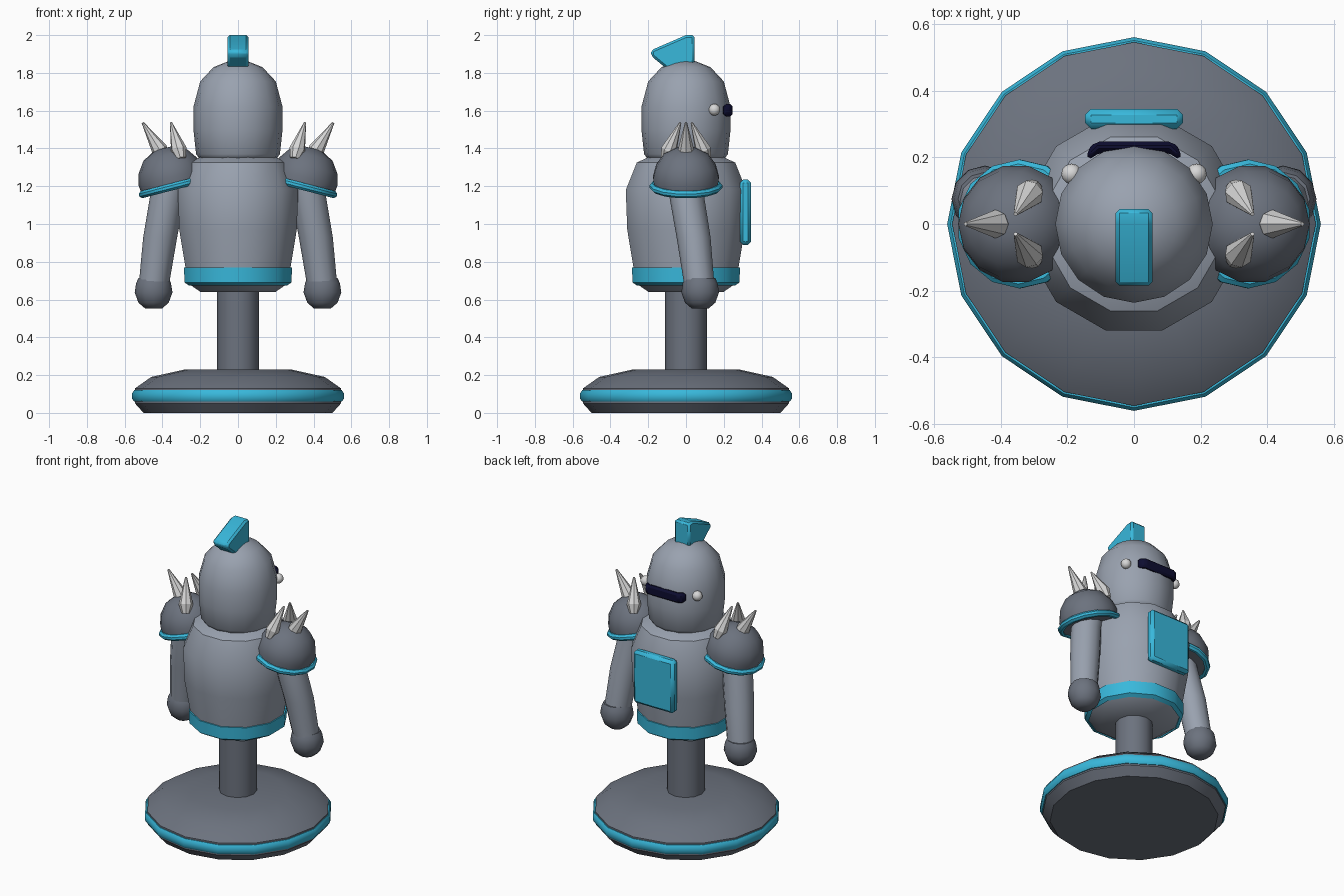
import bpy, bmesh, math
from mathutils import Vector, Matrix

cube = bpy.data.objects.get("Cube")
if cube:
    bpy.data.objects.remove(cube, do_unlink=True)


def material(name, rgb):
    m = bpy.data.materials.new(name)
    m.use_nodes = True
    m.diffuse_color = (*rgb, 1)
    m.node_tree.nodes["Principled BSDF"].inputs["Base Color"].default_value = (*rgb, 1)
    return m


LIGHT = material("light grey", (0.32, 0.36, 0.43))
DARK = material("dark grey", (0.15, 0.17, 0.21))
CYAN = material("cyan", (0.04, 0.48, 0.71))
NAVY = material("navy", (0.004, 0.004, 0.03))
WHITE = material("off white", (0.68, 0.68, 0.68))


def finish(name, bm, mat, angle=40, bevel=0):
    bmesh.ops.recalc_face_normals(bm, faces=bm.faces)
    mesh = bpy.data.meshes.new(name)
    bm.to_mesh(mesh)
    bm.free()
    mesh.materials.append(mat)
    ob = bpy.data.objects.new(name, mesh)
    bpy.context.collection.objects.link(ob)
    if bevel:
        mod = ob.modifiers.new("Bevel", 'BEVEL')
        mod.width, mod.segments = bevel, 1
    bpy.ops.object.select_all(action='DESELECT')
    ob.select_set(True)
    bpy.context.view_layer.objects.active = ob
    bpy.ops.object.shade_smooth_by_angle(angle=math.radians(angle))
    return ob


def bridge(bm, rings, closed=False):
    n = len(rings[0])
    pairs = list(zip(rings, rings[1:] + rings[:1])) if closed else list(zip(rings, rings[1:]))
    for a, b in pairs:
        for i in range(n):
            bm.faces.new((a[i], a[(i + 1) % n], b[(i + 1) % n], b[i]))
    if not closed:
        bm.faces.new(rings[0])
        bm.faces.new(rings[-1])


def lathe(name, profile, mat, sides, turn=0.0, matrix=None, closed=False, angle=40):
    """Spin (radius, height) pairs about the local z axis."""
    bm = bmesh.new()
    rings = []
    for r, z in profile:
        rings.append([bm.verts.new((r * math.cos(turn + math.tau * i / sides),
                                    r * math.sin(turn + math.tau * i / sides), z))
                      for i in range(sides)])
    bridge(bm, rings, closed)
    if matrix:
        bm.transform(matrix)
    return finish(name, bm, mat, angle)


def prism(name, outline, depth, axis, mat, bevel):
    """Extrude an outline symmetrically by depth; axis maps (u, v, w) to xyz."""
    bm = bmesh.new()
    rings = [[bm.verts.new(axis(u, v, w)) for u, v in outline] for w in (-depth, depth)]
    bridge(bm, rings)
    return finish(name, bm, mat, 30, bevel)


def ball(name, centre, radius, mat, scale=(1, 1, 1), segs=12, rings=8):
    bm = bmesh.new()
    bmesh.ops.create_uvsphere(bm, u_segments=segs, v_segments=rings, radius=radius)
    bm.transform(Matrix.Translation(centre) @ Matrix.Diagonal((*scale, 1)))
    return finish(name, bm, mat, 60)


# Stand
lathe("base", [(0.50, 0), (0.545, 0.05), (0.545, 0.13), (0.46, 0.19), (0.28, 0.23)], DARK, 16)
lathe("base_ring", [(0.53, 0.06), (0.55, 0.06), (0.56, 0.075), (0.56, 0.105),
                    (0.55, 0.12), (0.53, 0.12)], CYAN, 16, closed=True)
lathe("post", [(0.112, 0.2), (0.112, 0.67)], DARK, 12)

# Torso, with the flats of its sides facing along the axes
flat = math.pi / 12
lathe("torso", [(0.205, 0.64), (0.28, 0.69), (0.288, 0.77), (0.322, 0.97), (0.33, 1.18),
                (0.27, 1.325), (0.17, 1.37)], LIGHT, 12, flat)
lathe("waist_band", [(0.27, 0.675), (0.293, 0.69), (0.296, 0.77), (0.27, 0.77)],
      CYAN, 12, flat, closed=True)

# Head and crest
lathe("head", [(0.20, 1.34), (0.222, 1.37), (0.236, 1.50), (0.236, 1.62), (0.20, 1.755),
               (0.13, 1.83), (0.05, 1.862)], LIGHT, 16, angle=60)
prism("crest", [(0.045, 2.0), (0, 2.0), (-0.185, 1.92), (-0.185, 1.89), (-0.1, 1.82),
                (0.045, 1.82)], 0.055, lambda u, v, w: (w, u, v), CYAN, 0.012)

# Visor and its side studs
prism("visor", [(-0.14, 0.19), (-0.14, 0.222), (-0.115, 0.247), (0.115, 0.247),
                (0.14, 0.222), (0.14, 0.19), (0.1, 0.215), (-0.1, 0.215)],
      0.032, lambda u, v, w: (u, v, 1.602 + w), NAVY, 0.012)

# Plate
prism("torso_plate", [(-0.147, 0.89), (0.147, 0.89), (0.147, 1.235), (-0.147, 1.235)],
      0.03, lambda u, v, w: (u, 0.315 + w, v), CYAN, 0.018)

for side, s in (("left", 1), ("right", -1)):
    ball(side + "_visor_stud", (0.187 * s, 0.15, 1.605), 0.031, WHITE)

    # Arm: tapering rings that lean out and along +y
    bm = bmesh.new()
    rings = []
    for x, y, z, r in ((0.35, 0, 1.25, 0.09), (0.375, 0.005, 1.14, 0.092),
                       (0.412, 0.04, 0.93, 0.09), (0.445, 0.07, 0.68, 0.08)):
        rings.append([bm.verts.new((s * x + r * math.cos(math.tau * i / 12),
                                    y + r * math.sin(math.tau * i / 12), z))
                      for i in range(12)])
    bridge(bm, rings)
    finish(side + "_arm", bm, LIGHT)
    lathe(side + "_hand", [(0.045, -0.095), (0.08, -0.065), (0.1, -0.01), (0.092, 0.04),
                           (0.08, 0.065)], DARK, 12,
          matrix=Matrix.Translation((0.447 * s, 0.075, 0.648)), angle=60)

    # Shoulder guard: tilted dome with a rim
    tilt = Matrix.Translation((0.342 * s, 0, 1.2)) @ Matrix.Rotation(s * math.radians(14.5), 4, 'Y')
    lathe(side + "_shoulder", [(0.17, -0.01), (0.178, 0.05), (0.162, 0.11), (0.12, 0.17),
                               (0.05, 0.207)], DARK, 14, matrix=tilt, angle=60)
    lathe(side + "_shoulder_rim", [(0.165, -0.02), (0.18, -0.02), (0.193, -0.008),
                                   (0.193, 0.006), (0.18, 0.018), (0.165, 0.018)],
          CYAN, 14, math.pi / 14, matrix=tilt, closed=True)

    # Spikes on the dome
    for k, (bx, by, tx, ty) in enumerate(((0.385, 0, 0.505, 0), (0.30, 0.11, 0.355, 0.03),
                                          (0.30, -0.11, 0.355, -0.03))):
        base, tip = Vector((bx * s, by, 1.345)), Vector((tx * s, ty, 1.537))
        d = tip - base
        place = Matrix.Translation(base) @ d.to_track_quat('Z', 'Y').to_matrix().to_4x4()
        lathe(f"{side}_spike_{k + 1}", [(0.025, 0), (0.043, d.length * 0.25),
                                        (0.006, d.length)], WHITE, 8, matrix=place, angle=20)
